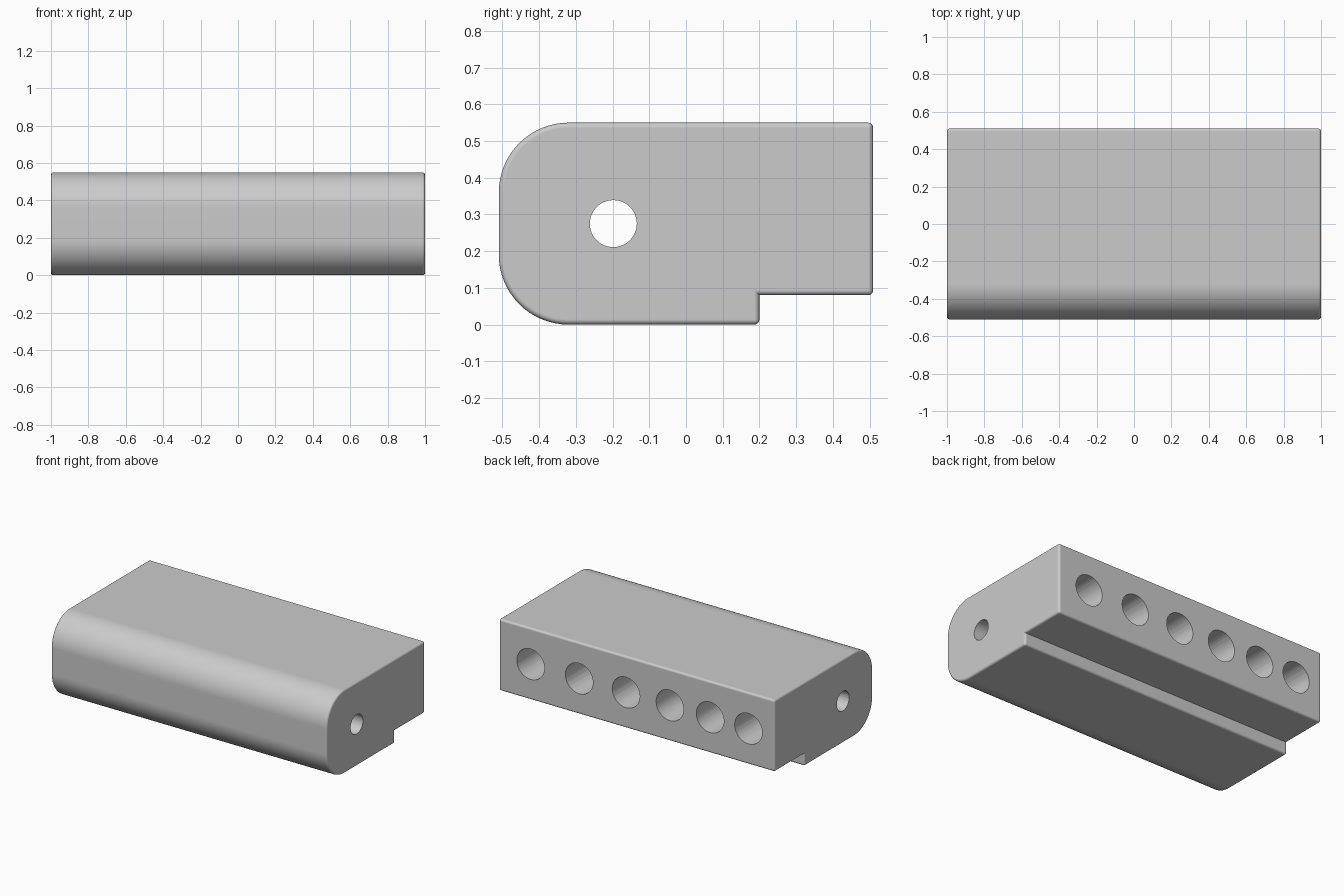
import bpy, bmesh, math
from mathutils import Matrix, Vector

cube = bpy.data.objects.get("Cube")
if cube:
    bpy.data.objects.remove(cube)

HALF, BACK, TOP = 1.0, 0.51, 0.55
STEP_Y, STEP_Z = 0.2, 0.08
NOSE_R, EDGE = 0.19, 0.014

grey = bpy.data.materials.new("grey")
grey.use_nodes = True
grey.diffuse_color = (0.6, 0.6, 0.6, 1)
grey.node_tree.nodes["Principled BSDF"].inputs["Base Color"].default_value = (0.6, 0.6, 0.6, 1)


def make_object(name, bm):
    bmesh.ops.recalc_face_normals(bm, faces=bm.faces)
    mesh = bpy.data.meshes.new(name)
    bm.to_mesh(mesh)
    bm.free()
    mesh.materials.append(grey)
    obj = bpy.data.objects.new(name, mesh)
    bpy.context.collection.objects.link(obj)
    return obj


def arc(cy, cz, r, start, steps=16):
    """Quarter circle in the side profile."""
    angles = [math.radians(start + 90 * i / steps) for i in range(steps + 1)]
    return [(cy + r * math.cos(a), cz + r * math.sin(a)) for a in angles]


def add_bore(bm, start, end, r):
    """Cylinder between two points."""
    axis = Vector(end) - Vector(start)
    mid = (Vector(start) + Vector(end)) / 2
    turn = axis.to_track_quat('Z', 'Y').to_matrix().to_4x4()
    bmesh.ops.create_cone(bm, cap_ends=True, segments=48, radius1=r, radius2=r,
                          depth=axis.length, matrix=Matrix.Translation(mid) @ turn)


# Block: rounded nose at the front, step under the back
profile = [(BACK, STEP_Z), (BACK, TOP)]
profile += arc(-BACK + NOSE_R, TOP - NOSE_R, NOSE_R, 90)
profile += arc(-BACK + NOSE_R, NOSE_R, NOSE_R, 180)
profile += [(STEP_Y, 0), (STEP_Y, STEP_Z)]
bm = bmesh.new()
face = bm.faces.new([bm.verts.new((-HALF, y, z)) for y, z in profile])
out = bmesh.ops.extrude_face_region(bm, geom=[face])
bmesh.ops.translate(bm, vec=(2 * HALF, 0, 0),
                    verts=[v for v in out["geom"] if isinstance(v, bmesh.types.BMVert)])
bmesh.ops.recalc_face_normals(bm, faces=bm.faces)

# Round every sharp outer edge, leaving the inner corner of the step crisp
sharp = [e for e in bm.edges if e.calc_face_angle_signed() > math.radians(30)]
for e in bm.edges:
    if e not in sharp and e.calc_face_angle() > math.radians(30) and not e.is_convex:
        e.smooth = False
bmesh.ops.bevel(bm, geom=sharp, offset=EDGE, offset_type='OFFSET', segments=4,
                profile=0.5, affect='EDGES', clamp_overlap=False)
block = make_object("block", bm)

# Lengthwise rod bore and the row of blind holes in the back
bm = bmesh.new()
add_bore(bm, (-1.2, -0.198, 0.275), (1.2, -0.198, 0.275), 0.064)
for x in (0.77, 0.418, 0.078, -0.24, -0.532, -0.81):
    add_bore(bm, (x, -0.1, 0.314), (x, 0.7, 0.314), 0.1)
cutter = make_object("hole_cutter", bm)
cutter.hide_render = True

cut = block.modifiers.new("holes", 'BOOLEAN')
cut.operation = 'DIFFERENCE'
cut.solver = 'EXACT'
cut.object = cutter

bpy.ops.object.select_all(action='DESELECT')
block.select_set(True)
bpy.context.view_layer.objects.active = block
bpy.ops.object.modifier_apply(modifier=cut.name)
bpy.data.objects.remove(cutter)

# Smooth curves with flat main faces
bpy.ops.object.shade_smooth_by_angle(angle=math.radians(35))
weighted = block.modifiers.new("flat_faces", 'WEIGHTED_NORMAL')
weighted.keep_sharp = True
